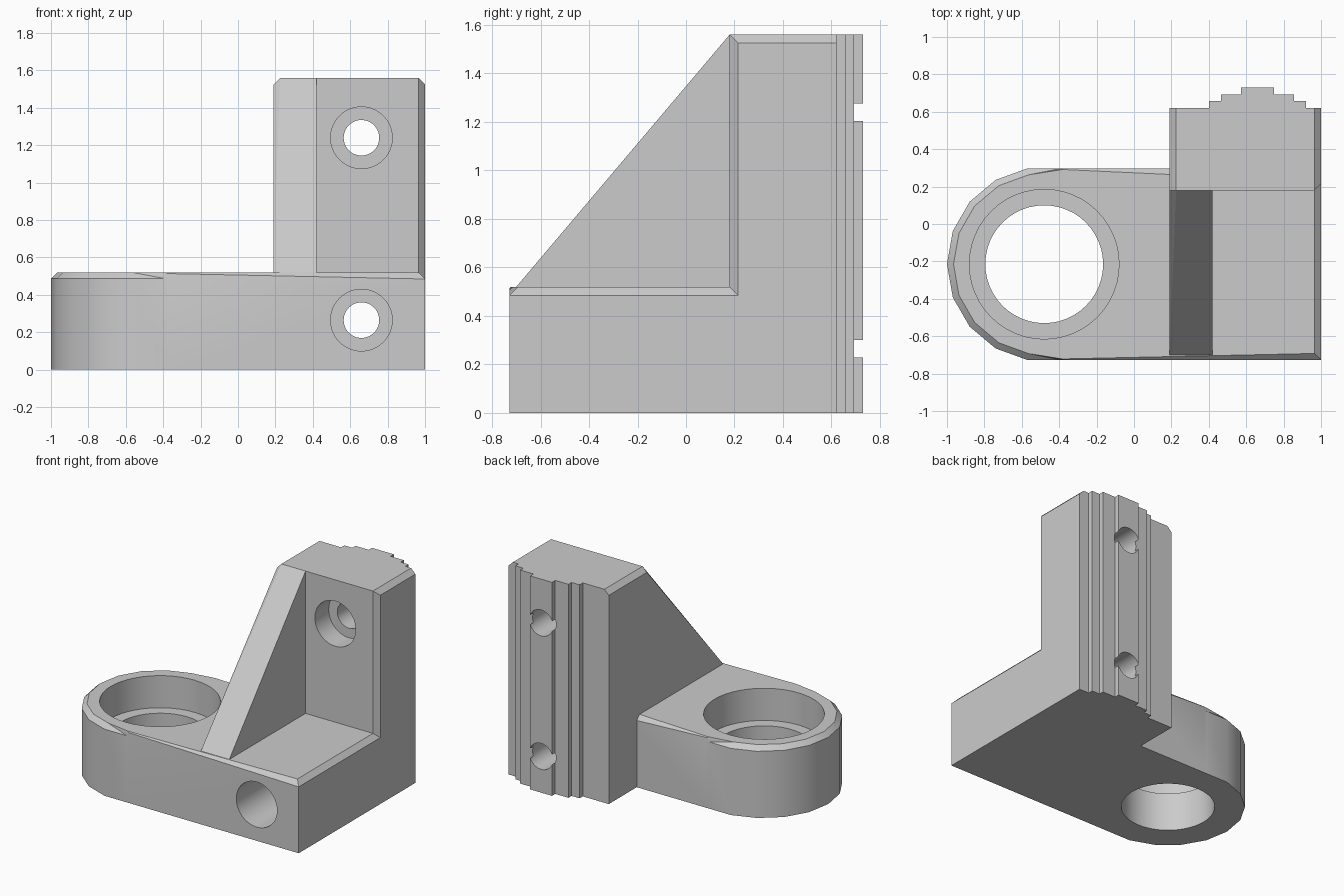
import bpy, bmesh, math
from mathutils import Matrix, Vector

if "Cube" in bpy.data.objects:
    bpy.data.objects.remove(bpy.data.objects["Cube"])

grey = bpy.data.materials.new("light grey")
grey.use_nodes = True
grey.diffuse_color = (0.6, 0.6, 0.6, 1)
grey.node_tree.nodes["Principled BSDF"].inputs["Base Color"].default_value = (0.6, 0.6, 0.6, 1)

BASE_TOP, TOP, EDGE = 0.52, 1.56, 0.035
LEFT, FRONT = 0.19, 0.18              # upright's inner side and front
CX, CY, R = -0.48, -0.215, 0.52       # ring centre and outer radius
HALF = R * math.sin(math.radians(100))


def make(name, bm):
    bmesh.ops.recalc_face_normals(bm, faces=bm.faces)
    mesh = bpy.data.meshes.new(name)
    bm.to_mesh(mesh)
    bm.free()
    mesh.materials.append(grey)
    obj = bpy.data.objects.new(name, mesh)
    bpy.context.collection.objects.link(obj)
    return obj


def loft(rings):
    """Solid skinned through rings of equal length."""
    bm = bmesh.new()
    loops = [[bm.verts.new(p) for p in ring] for ring in rings]
    n = len(loops[0])
    for a, b in zip(loops, loops[1:]):
        for i in range(n):
            j = (i + 1) % n
            bm.faces.new((a[i], a[j], b[j], b[i]))
    bm.faces.new(loops[0][::-1])
    bm.faces.new(loops[-1])
    return bm


def cylinder(name, radius, start, end):
    start, end = Vector(start), Vector(end)
    axis = end - start
    bm = bmesh.new()
    turn = axis.to_track_quat('Z', 'Y').to_matrix().to_4x4()
    bmesh.ops.create_cone(bm, cap_ends=True, segments=48, radius1=radius, radius2=radius,
                          depth=axis.length, matrix=Matrix.Translation((start + end) / 2) @ turn)
    return make(name, bm)


def combine(body, tool, operation):
    mod = body.modifiers.new(operation, 'BOOLEAN')
    mod.operation, mod.solver, mod.object = operation, 'EXACT', tool
    bpy.context.view_layer.objects.active = body
    bpy.ops.object.modifier_apply(modifier=mod.name)
    bpy.data.objects.remove(tool)


# Base plate: rounded end, with a chamfer that tapers along the straight sides
bottom, shoulder, top = [], [], []


def rim(x, y, dx, dy, drop):
    bottom.append((x, y, 0))
    shoulder.append((x, y, BASE_TOP - drop))
    top.append((x + dx, y + dy, BASE_TOP))


rim(0.25, CY + HALF, 0, -EDGE, EDGE)
rim(-0.375, CY + HALF, 0, -0.006, 0.006)
for deg in range(80, 281, 20):
    c, s = math.cos(math.radians(deg)), math.sin(math.radians(deg))
    inset = EDGE if 90 < deg < 270 else 0.007
    rim(CX + R * c, CY + R * s, -inset * c, -inset * s, EDGE - 0.002)
rim(-0.375, CY - HALF, 0, 0.006, 0.006)
rim(1, CY - HALF, -EDGE, EDGE, EDGE)
rim(1, CY + HALF, -EDGE, -EDGE, EDGE)
bm = loft([bottom, shoulder, top])
bmesh.ops.triangulate(bm, faces=[f for f in bm.faces if len(f.verts) == 4])
bracket = make("mounting_bracket", bm)

# Upright block with a stepped, symmetric back
MID = 0.66
steps = [(0.26, 0.62), (0.26, 0.657), (0.195, 0.657), (0.195, 0.693), (0.088, 0.693), (0.088, 0.73)]
plan = [(LEFT, FRONT), (1 - EDGE, FRONT), (1, FRONT + EDGE), (1, 0.62)]
plan += [(MID + w, y) for w, y in steps]
plan += [(MID - w, y) for w, y in reversed(steps)] + [(LEFT, 0.62)]
bm = loft([[(x, y, z) for x, y in plan] for z in (0, TOP)])
for x, side in ((LEFT + EDGE, -1), (1 - EDGE, 1)):
    bmesh.ops.bisect_plane(bm, geom=bm.verts[:] + bm.edges[:] + bm.faces[:], dist=1e-5,
                           plane_co=(x, 0, TOP), plane_no=(side, 0, 1), clear_outer=True)
    bmesh.ops.holes_fill(bm, edges=[e for e in bm.edges if e.is_boundary], sides=0)
combine(bracket, make("upright", bm), 'UNION')

# Sloping gusset between base and upright
bm = bmesh.new()
RIGHT = 0.42
for x in (LEFT, RIGHT):
    for y, z in ((-0.70, BASE_TOP), (-0.70, 0.3), (0.28, 0.3)):
        bm.verts.new((x, y, z))
for y in (FRONT, 0.28):
    for x, z in ((LEFT, TOP - EDGE), (LEFT + EDGE, TOP), (RIGHT, TOP)):
        bm.verts.new((x, y, z))
bmesh.ops.convex_hull(bm, input=bm.verts)
combine(bracket, make("gusset", bm), 'UNION')

# Stepped round socket in the base
combine(bracket, cylinder("socket", 0.4, (CX, CY, 0.285), (CX, CY, 0.8)), 'DIFFERENCE')
combine(bracket, cylinder("socket_hole", 0.315, (CX, CY, -0.2), (CX, CY, 0.4)), 'DIFFERENCE')

# Two counterbored screw holes running front to back
for z, front in ((0.265, -0.9), (1.24, 0.05)):
    combine(bracket, cylinder("counterbore", 0.165, (MID, front, z), (MID, 0.34, z)), 'DIFFERENCE')
    combine(bracket, cylinder("screw_hole", 0.095, (MID, 0.25, z), (MID, 0.9, z)), 'DIFFERENCE')

bpy.ops.object.select_all(action='DESELECT')
bracket.select_set(True)
bpy.context.view_layer.objects.active = bracket
bpy.ops.object.shade_smooth_by_angle(angle=math.radians(25))
